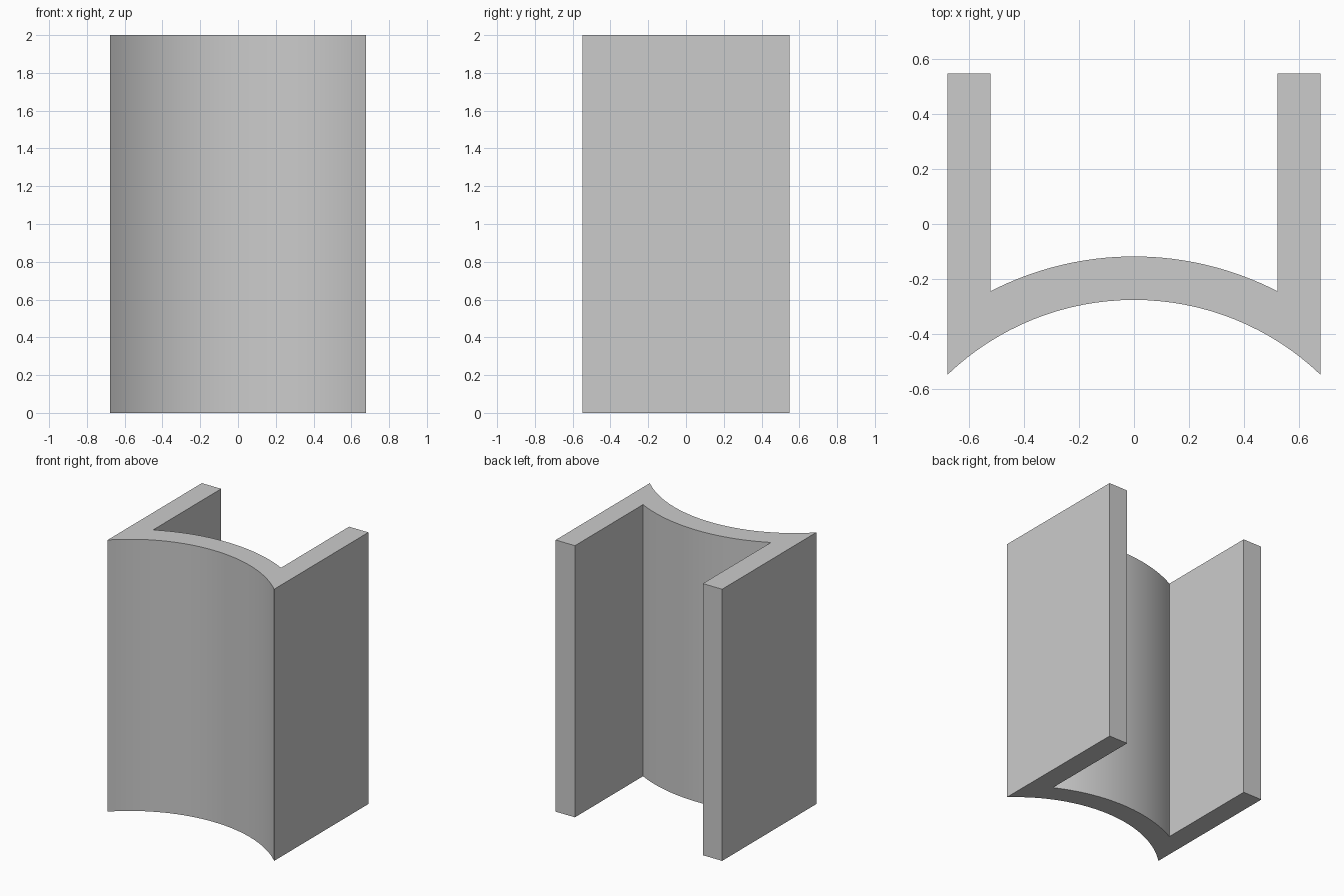
import bpy
import bmesh
from math import asin, sin, cos

HEIGHT = 2.0
HALF_WIDTH = 0.678      # outer faces of the side walls
INNER_WIDTH = 0.521     # inner faces of the side walls
BACK = 0.548
CENTRE_Y = -1.257       # shared centre of both curved faces
FRONT_RADIUS = 0.981
REAR_RADIUS = 1.139
STEPS = 32

cube = bpy.data.objects.get("Cube")
if cube:
    bpy.data.objects.remove(cube)


def arc(radius, half_width):
    """Points along a curved face, from -x to +x."""
    limit = asin(half_width / radius)
    angles = [limit * (2 * i / STEPS - 1) for i in range(STEPS + 1)]
    return [(radius * sin(a), CENTRE_Y + radius * cos(a)) for a in angles]


# Plan outline: curved front, straight walls, curved rear of the web
outline = arc(FRONT_RADIUS, HALF_WIDTH)
outline += [(HALF_WIDTH, BACK), (INNER_WIDTH, BACK)]
outline += reversed(arc(REAR_RADIUS, INNER_WIDTH))
outline += [(-INNER_WIDTH, BACK), (-HALF_WIDTH, BACK)]

# Extrude the outline to full height
bm = bmesh.new()
base = bm.faces.new([bm.verts.new((x, y, 0)) for x, y in outline])
top = bmesh.ops.extrude_face_region(bm, geom=[base], use_keep_orig=True)
top_verts = [v for v in top["geom"] if isinstance(v, bmesh.types.BMVert)]
bmesh.ops.translate(bm, verts=top_verts, vec=(0, 0, HEIGHT))
bmesh.ops.recalc_face_normals(bm, faces=bm.faces)
mesh = bpy.data.meshes.new("curved_channel")
bm.to_mesh(mesh)
bm.free()

channel = bpy.data.objects.new("curved_channel", mesh)
bpy.context.collection.objects.link(channel)

# Plain grey finish
grey = bpy.data.materials.new("plain_grey")
grey.use_nodes = True
colour = (0.6, 0.6, 0.6, 1)
grey.diffuse_color = colour
grey.node_tree.nodes["Principled BSDF"].inputs["Base Color"].default_value = colour
mesh.materials.append(grey)

# Smooth curved faces with crisp corners
bpy.context.view_layer.objects.active = channel
channel.select_set(True)
bpy.ops.object.shade_smooth_by_angle()
